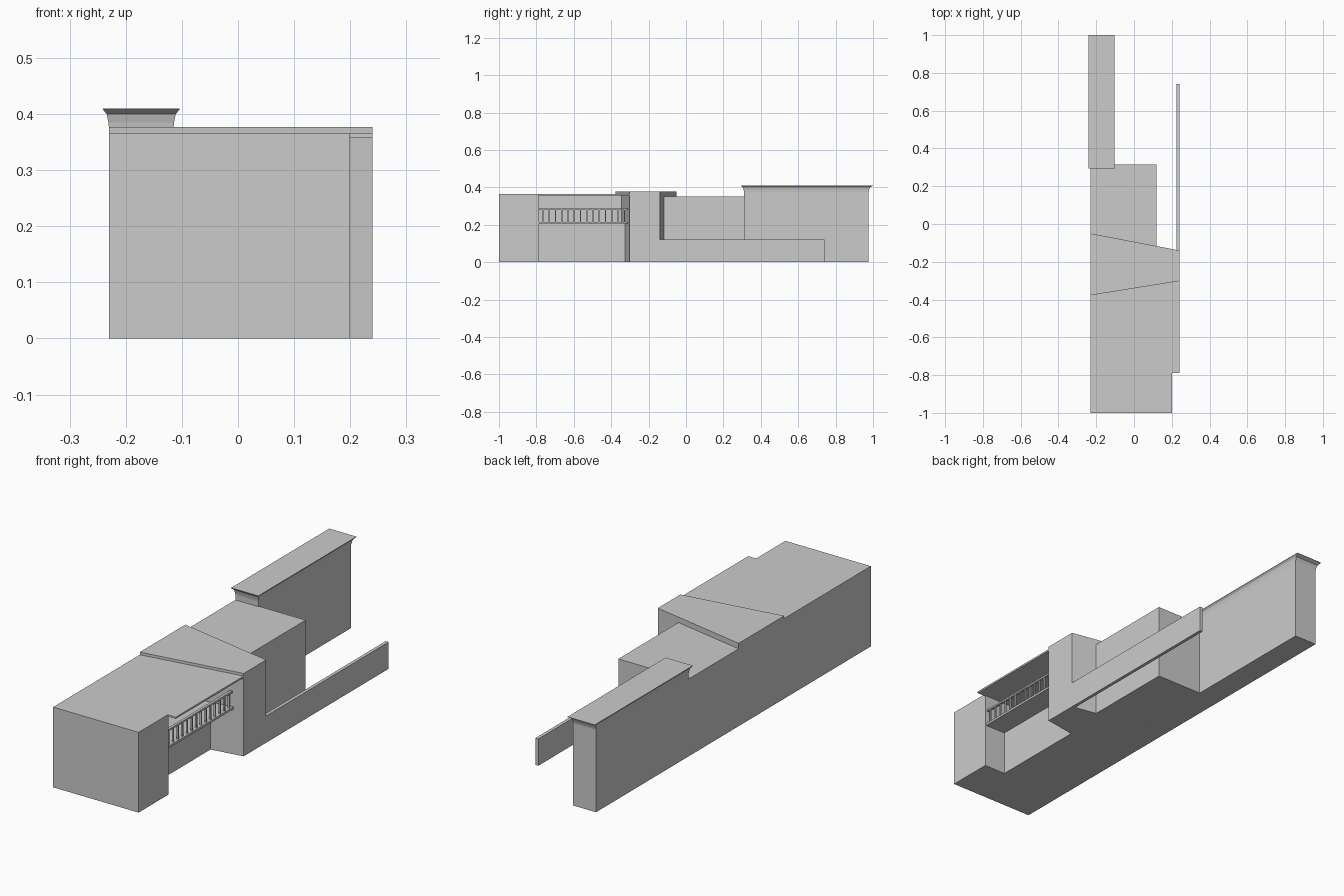
import bpy, bmesh

if "Cube" in bpy.data.objects:
    bpy.data.objects.remove(bpy.data.objects["Cube"])

def finish(name, bm):
    bmesh.ops.recalc_face_normals(bm, faces=bm.faces)
    me = bpy.data.meshes.new(name)
    bm.to_mesh(me)
    bm.free()
    ob = bpy.data.objects.new(name, me)
    bpy.context.collection.objects.link(ob)
    return ob

def loft(name, rings):
    """Stack closed loops of points, bridged and capped."""
    bm = bmesh.new()
    loops = [[bm.verts.new(p) for p in r] for r in rings]
    for a, b in zip(loops, loops[1:]):
        n = len(a)
        for i in range(n):
            j = (i + 1) % n
            bm.faces.new((a[i], a[j], b[j], b[i]))
    bm.faces.new(loops[0])
    bm.faces.new(loops[-1])
    return finish(name, bm)

def prism(name, plan, z0, z1):
    return loft(name, [[(x, y, z) for x, y in plan] for z in (z0, z1)])

def rect(x0, x1, y0, y1):
    return [(x0, y0), (x1, y0), (x1, y1), (x0, y1)]

def box(name, x0, x1, y0, y1, z0, z1):
    return prism(name, rect(x0, x1, y0, y1), z0, z1)

L, R = -0.23, 0.24              # outer left and right wall planes

def seam(x):                    # slanted front face of the middle block
    return -0.302 + (x - R) * 0.16

def front_part(name, x1, y0, z0, z1, x0=L):
    """Part of the front wing that runs back to the slanted seam."""
    prism(name, [(x0, y0), (x1, y0), (x1, seam(x1)), (x0, seam(x0))], z0, z1)

# Front wing: solid end, recessed side walls, balcony floor and thin roof
box("front_block", L, 0.20, -1.0, -0.785, 0, 0.357)
front_part("lower_wall", 0.09, -0.785, 0, 0.206)
front_part("upper_wall", -0.03, -0.785, 0.206, 0.357)
front_part("balcony_floor", 0.195, -0.785, 0.206, 0.216, x0=-0.03)
prism("front_roof", [(L, -1), (0.20, -1), (0.20, -0.79), (R, -0.79),
                     (R, seam(R)), (L, seam(L))], 0.357, 0.365)

# Balcony railing
RX = 0.185
box("hand_rail", RX - .006, RX + .006, -0.785, seam(RX), 0.280, 0.288)
for i in range(14):
    y = -0.765 + i * 0.0335
    box("baluster", RX - .004, RX + .004, y - .003, y + .003, 0.216, 0.280)

# Middle wedge-shaped block
prism("middle_block", [(L, seam(L)), (R, seam(R)), (R, -0.14), (L, -0.05)], 0, 0.377)

# Rear block, with its front edge against the slanted wall
prism("rear_block", [(L, -0.05), (0.12, -0.117), (0.12, 0.315), (L, 0.315)], 0, 0.352)

# Low garden wall
box("garden_wall", 0.225, R, -0.14, 0.74, 0, 0.122)

# Rear wing with flared cornice
profile = [(0, 0), (0, 0.375), (0.001, 0.385), (0.004, 0.40), (0.011, 0.408), (0.011, 0.41)]
rings = []
for o, z in profile:
    rings.append([(x, y, z) for x, y in
                  rect(L - o, -0.115 + o, 0.31 - o * 1.4, 0.975 + o * 2.27)])
loft("rear_wing", rings)
